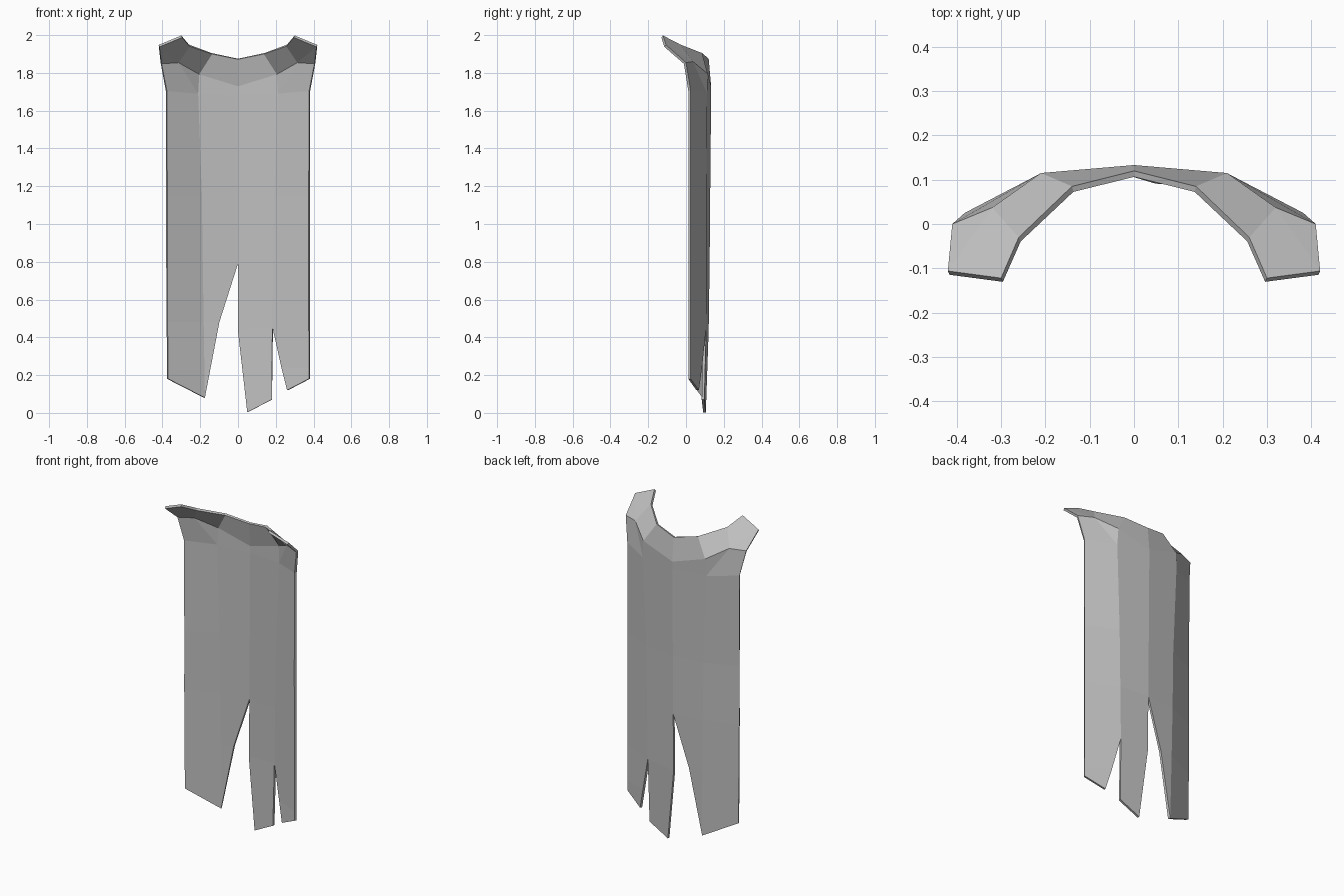
import bpy
import bmesh

cube = bpy.data.objects.get("Cube")
if cube:
    bpy.data.objects.remove(cube)

# One plain cloth colour
CLOTH = (0.52, 0.52, 0.52, 1)
mat = bpy.data.materials.new("grey cloth")
mat.use_nodes = True
mat.diffuse_color = CLOTH
shader = mat.node_tree.nodes["Principled BSDF"]
shader.inputs["Base Color"].default_value = CLOTH
shader.inputs["Roughness"].default_value = 0.8

bm = bmesh.new()


def vert(x, y, z):
    return bm.verts.new((x, y, z))


def face(*verts):
    bm.faces.new(verts)


# Spine, from the collar down to the top of the big tear
rim = vert(0, 0.12, 1.875)
nape = vert(0, 0.133, 1.73)
back = vert(0, 0.133, 1.685)
waist = vert(0, 0.128, 1.15)
tear = vert(0, 0.125, 0.79)


def upper_half(s):
    """Collar, shoulder flap and back on one side; returns the lowest row."""
    # collar rim
    r1 = vert(s * 0.14, 0.085, 1.905)
    r2 = vert(s * 0.26, -0.03, 1.95)
    tip = vert(s * 0.30, -0.122, 1.998)
    corner = vert(s * 0.42, -0.106, 1.948)
    # shoulder bend
    n1 = vert(s * 0.21, 0.115, 1.795)
    n2 = vert(s * 0.32, 0.037, 1.86)
    n3 = vert(s * 0.41, 0, 1.855)
    # top of the hanging cloth
    b1 = vert(s * 0.215, 0.112, 1.69)
    b3 = vert(s * 0.382, 0.025, 1.705)
    w1 = vert(s * 0.195, 0.108, 1.15)
    w3 = vert(s * 0.38, 0.025, 1.15)
    l1 = vert(s * 0.19, 0.108, 0.79)
    l3 = vert(s * 0.38, 0.025, 0.79)
    face(tip, r2, n2, corner)
    face(corner, n2, n3)
    face(r2, r1, n1, n2)
    face(r1, rim, nape, n1)
    face(n1, nape, back, b1)
    face(n2, n1, b1)
    face(n3, n2, b1, b3)
    face(b1, back, waist, w1)
    face(b3, b1, w1, w3)
    face(w1, waist, tear, l1)
    face(w3, w1, l1, l3)
    return l1, l3


right_fold, right_edge = upper_half(-1)
left_fold, left_edge = upper_half(1)

# Right strip, one wide pointed tatter
mid = vert(-0.10, 0.114, 0.48)
fold = vert(-0.185, 0.106, 0.48)
edge = vert(-0.378, 0.025, 0.48)
point = vert(-0.18, 0.10, 0.08)
hem = vert(-0.375, 0.025, 0.18)
face(right_fold, tear, mid, fold)
face(right_edge, right_fold, fold, edge)
face(fold, mid, point)
face(edge, fold, point, hem)

# Middle strip and outer left strip, parted by the small tear
inner = vert(0, 0.12, 0.44)
notch = vert(0.185, 0.107, 0.455)
edge = vert(0.38, 0.025, 0.455)
face(tear, left_fold, notch, inner)
face(left_fold, left_edge, edge, notch)
face(inner, notch, vert(0.18, 0.097, 0.07), vert(0.05, 0.105, 0.003))
side = vert(0.235, 0.085, 0.24)
hem_side = vert(0.38, 0.025, 0.24)
face(notch, edge, hem_side, side)
face(side, hem_side, vert(0.38, 0.025, 0.18), vert(0.265, 0.068, 0.12))

# Outward is toward the back
bmesh.ops.recalc_face_normals(bm, faces=bm.faces[:])
bm.normal_update()
if sum(f.normal.y * f.calc_area() for f in bm.faces) < 0:
    bmesh.ops.reverse_faces(bm, faces=bm.faces[:])

mesh = bpy.data.meshes.new("torn_cape")
bm.to_mesh(mesh)
bm.free()
mesh.materials.append(mat)
cape = bpy.data.objects.new("torn_cape", mesh)
bpy.context.collection.objects.link(cape)

# Cloth thickness, toward the wearer
solid = cape.modifiers.new("thickness", "SOLIDIFY")
solid.thickness = 0.014
solid.offset = -1
solid.use_even_offset = False
